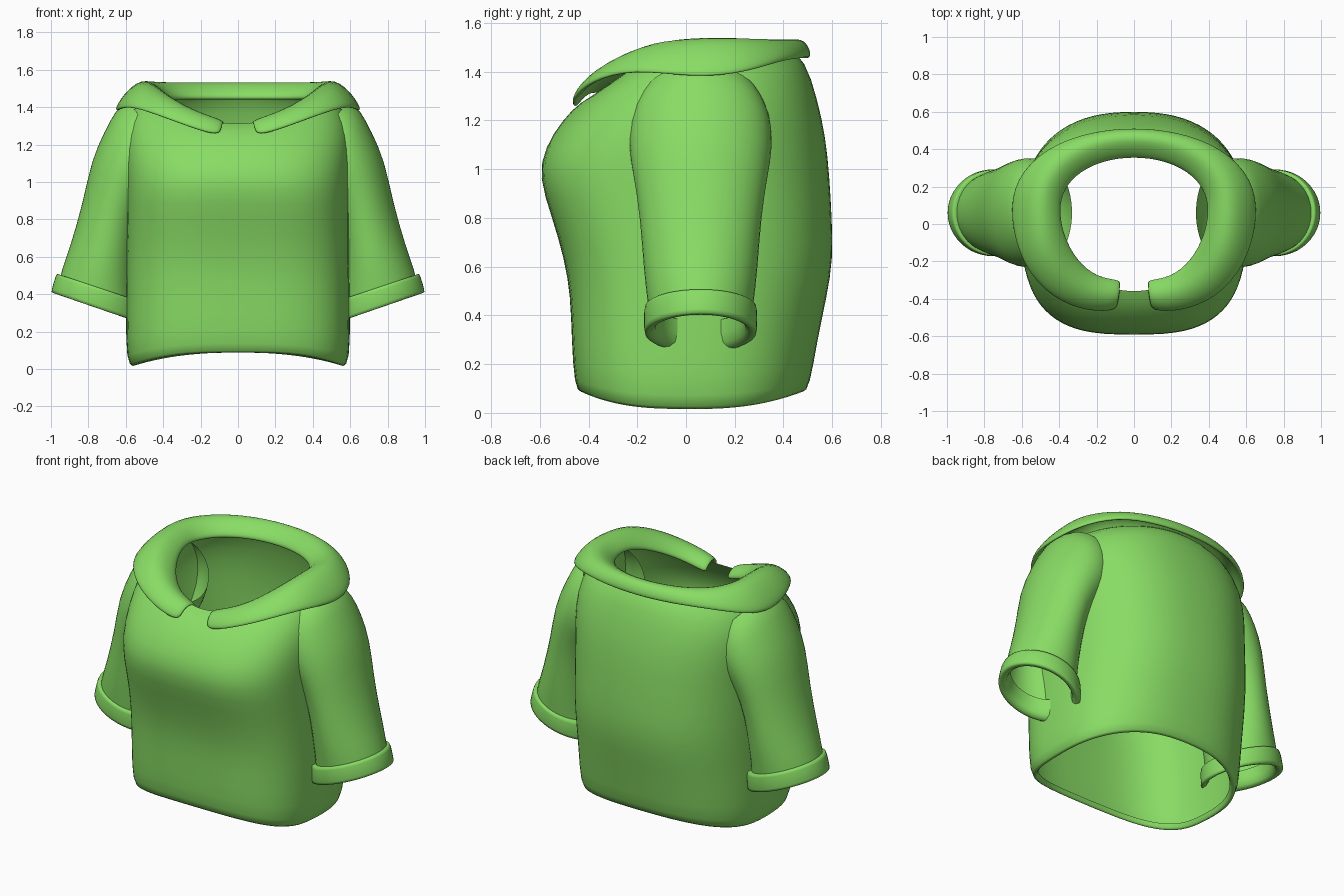
import bpy, bmesh
from math import sin, cos, pi
from mathutils import Vector

if "Cube" in bpy.data.objects:
    bpy.data.objects.remove(bpy.data.objects["Cube"])

green = bpy.data.materials.new("green_cloth")
green.diffuse_color = (0.25, 0.72, 0.13, 1)
green.use_nodes = True
green.node_tree.nodes["Principled BSDF"].inputs["Base Color"].default_value = green.diffuse_color


def make_object(name, rows, closed, mirror=False, thick=0.0, subsurf=1):
    """Skin successive rows of points with quads and add the modifiers."""
    bm = bmesh.new()
    grid = [[bm.verts.new(p) for p in row] for row in rows]
    n = len(rows[0])
    for a, b in zip(grid, grid[1:]):
        for i in range(n if closed else n - 1):
            j = (i + 1) % n
            bm.faces.new((a[i], a[j], b[j], b[i]))
    bmesh.ops.recalc_face_normals(bm, faces=bm.faces)
    me = bpy.data.meshes.new(name)
    bm.to_mesh(me)
    bm.free()
    me.materials.append(green)
    ob = bpy.data.objects.new(name, me)
    bpy.context.collection.objects.link(ob)
    if mirror:
        ob.modifiers.new("mirror", 'MIRROR').merge_threshold = 0.001
    if thick:
        s = ob.modifiers.new("thickness", 'SOLIDIFY')
        s.thickness = thick
        s.offset = 0
    m = ob.modifiers.new("smooth", 'SUBSURF')
    m.levels = m.render_levels = subsurf
    for p in me.polygons:
        p.use_smooth = True
    return ob


def spow(v, e):
    return abs(v) ** e * (1 if v >= 0 else -1)


def body_ring(hw, yf, yb, zf, zs, zb, n, seg=40):
    """Squared oval whose height differs at front, side and back."""
    pts = []
    for k in range(seg):
        a = 2 * pi * k / seg
        c, s = cos(a), sin(a)
        m = n if s < 0 else min(n, 2.4)
        x = hw * spow(c, 2 / m)
        d = abs(spow(s, 2 / m))
        y = 0.03 + d * ((yf if s < 0 else yb) - 0.03)
        z = zs + ((zf if s < 0 else zb) - zs) * s * s
        pts.append((x, y, z))
    return pts


# Torso: half width, front y, back y, front z, side z, back z, squareness
torso = [
    (.55, -.42, .46, .12, .05, .12, 3),
    (.56, -.43, .48, .075, .0, .075, 3),
    (.60, -.46, .51, .11, .04, .11, 3),
    (.60, -.47, .54, .30, .28, .30, 3),
    (.60, -.475, .58, .48, .47, .48, 3),
    (.60, -.50, .605, .63, .63, .63, 3),
    (.60, -.55, .60, .80, .80, .80, 3),
    (.60, -.608, .59, .97, .97, .97, 3),
    (.61, -.58, .575, 1.09, 1.11, 1.13, 2.8),
    (.61, -.51, .54, 1.20, 1.26, 1.29, 2.5),
    (.57, -.43, .49, 1.28, 1.40, 1.45, 2.2),
    (.45, -.36, .42, 1.31, 1.48, 1.50, 2),
]
make_object("shirt_body", [body_ring(*r) for r in torso], True)


def sleeve_ring(ox, oz, ix, iz, yh, grow=0.0, seg=24, yc=0.06):
    """Oval ring spanning an outer and an inner point, yh deep in y."""
    o, i = Vector((ox, yc, oz)), Vector((ix, yc, iz))
    mid, half = (o + i) / 2, (o - i) / 2
    half *= 1 + grow / half.length
    return [mid + half * cos(2 * pi * k / seg)
            + Vector((0, (yh + grow) * sin(2 * pi * k / seg), 0))
            for k in range(seg)]


# Sleeves: outer x, z, inner x, z, half depth
sleeve = [
    (.59, 1.43, .33, 1.12, .25),
    (.655, 1.39, .36, 1.02, .29),
    (.715, 1.27, .42, .93, .30),
    (.785, 1.12, .49, .86, .28),
    (.83, .89, .53, .72, .25),
    (.90, .65, .55, .50, .235),
    (.945, .53, .55, .39, .22),
    (.965, .44, .55, .30, .21),
]
make_object("sleeves", [sleeve_ring(*r) for r in sleeve], True, mirror=True)

# Cuffs: a thick turned-up band around each sleeve end
top, low = (.955, .505, .535, .365, .215), (.985, .405, .535, .25, .215)
cuff = [sleeve_ring(*top, -.02), sleeve_ring(*top, .013), sleeve_ring(*top, .02),
        sleeve_ring(*low, .02), sleeve_ring(*low, .013), sleeve_ring(*low, -.035),
        sleeve_ring(*top, -.035)]
make_object("sleeve_cuffs", cuff, True, mirror=True)

# Collar: inner edge, crest and outer edge, from front opening to back centre
collar = [
    ((.07, -.31, 1.29), (.07, -.37, 1.325), (.09, -.46, 1.24)),
    ((.20, -.30, 1.33), (.22, -.36, 1.37), (.24, -.47, 1.285)),
    ((.32, -.20, 1.40), (.37, -.27, 1.45), (.44, -.40, 1.36)),
    ((.39, -.06, 1.46), (.47, -.12, 1.53), (.60, -.22, 1.41)),
    ((.41, .06, 1.48), (.50, .05, 1.55), (.665, .03, 1.37)),
    ((.40, .16, 1.47), (.49, .20, 1.55), (.64, .24, 1.39)),
    ((.33, .27, 1.47), (.38, .34, 1.53), (.47, .41, 1.45)),
    ((.18, .35, 1.47), (.20, .43, 1.53), (.23, .49, 1.455)),
    ((0, .375, 1.47), (0, .455, 1.53), (0, .51, 1.455)),
]
rows = []
for inner, crest, outer in collar:
    i, c, o = Vector(inner), Vector(crest), Vector(outer)
    out = Vector((o.x - i.x, o.y - i.y, 0)).normalized()
    bulge = (c + o) / 2 + out * .012 + Vector((0, 0, .018))
    rows.append([i - Vector((0, 0, .03)), i, c, bulge, o])
make_object("collar", rows, False, mirror=True, thick=.03, subsurf=2)
